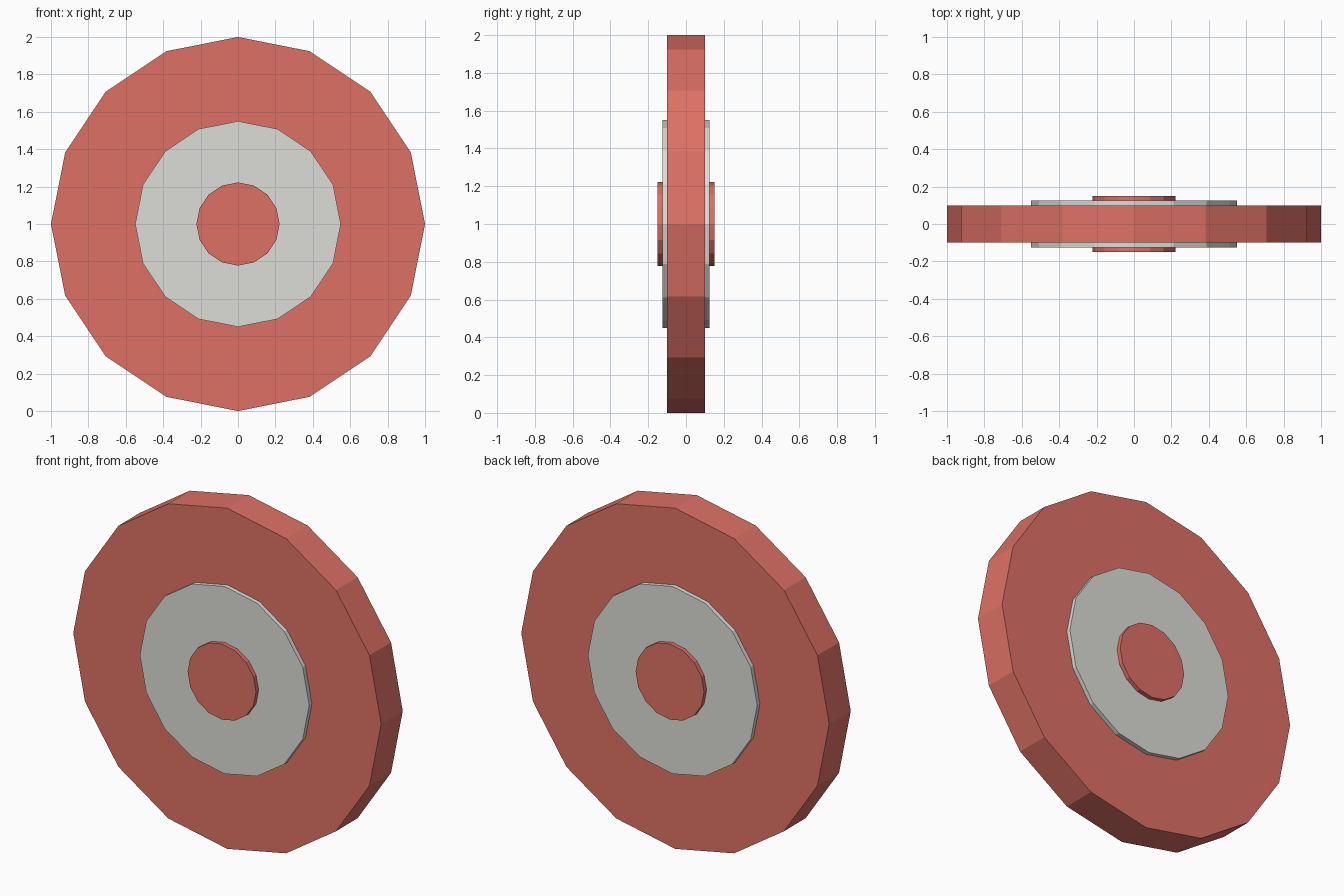
import bpy
import math

if "Cube" in bpy.data.objects:
    bpy.data.objects.remove(bpy.data.objects["Cube"])


def material(name, rgb):
    m = bpy.data.materials.new(name)
    m.diffuse_color = (*rgb, 1.0)
    m.use_nodes = True
    m.node_tree.nodes["Principled BSDF"].inputs["Base Color"].default_value = m.diffuse_color
    return m


red = material("coral_red", (0.73, 0.165, 0.13))
grey = material("light_grey", (0.716, 0.723, 0.686))


def disc(name, radius, half_depth, mat):
    """Flat-shaded 16-sided disc standing upright, facing front and back."""
    bpy.ops.mesh.primitive_cylinder_add(
        vertices=16, radius=radius, depth=2 * half_depth,
        location=(0, 0, 1), rotation=(math.pi / 2, 0, 0))
    ob = bpy.context.object
    ob.name = name
    ob.data.materials.append(mat)
    bpy.ops.object.transform_apply(location=False, rotation=True, scale=True)
    return ob


# Concentric rings, each inner one slightly proud on both sides
disc("outer_disc", 1.0, 0.10, red)
disc("middle_ring", 0.55, 0.125, grey)
disc("bullseye", 0.222, 0.15, red)
